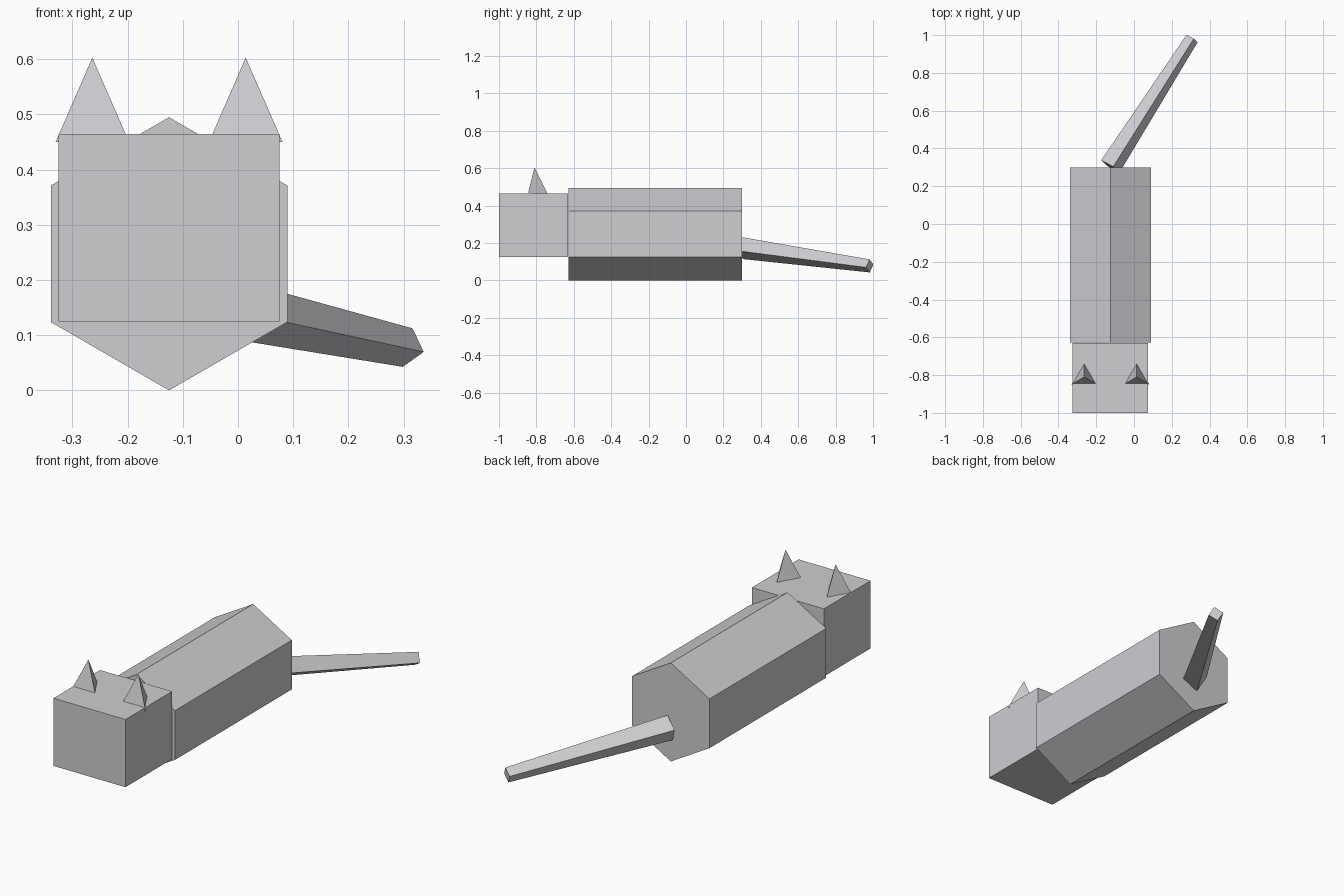
import bpy, math
from mathutils import Vector, Matrix

if "Cube" in bpy.data.objects:
    bpy.data.objects.remove(bpy.data.objects["Cube"])

grey = bpy.data.materials.new("light_grey")
grey.diffuse_color = (0.62, 0.61, 0.64, 1)
grey.use_nodes = True
grey.node_tree.nodes["Principled BSDF"].inputs["Base Color"].default_value = grey.diffuse_color
CX = -0.125  # centre line of the animal


def finish(name):
    ob = bpy.context.object
    ob.name = name
    ob.data.materials.append(grey)
    return ob


def tapered(name, sides, start, end, r1, r2, up):
    """Low-poly prism or cone from start to end; one corner points along 'up'."""
    start, end, up = Vector(start), Vector(end), Vector(up)
    axis = end - start
    bpy.ops.mesh.primitive_cone_add(vertices=sides, radius1=r1, radius2=r2,
                                    depth=axis.length)
    ob = finish(name)
    z = axis.normalized()
    y = (up - z * up.dot(z)).normalized()  # first cone corner lies on local +y
    x = y.cross(z)
    rot = Matrix((x, y, z)).transposed().to_4x4()
    ob.matrix_world = Matrix.Translation((start + end) / 2) @ rot
    return ob


# Body: six-sided prism with an edge along the back and belly
tapered("body", 6, (CX, -0.628, 0.2475), (CX, 0.299, 0.2475), 0.2475, 0.2475, (0, 0, 1))

# Head: plain box
bpy.ops.mesh.primitive_cube_add(size=1, location=(CX, -0.815, 0.295))
head = finish("head")
head.scale = (0.40, 0.37, 0.34)

# Ears: three-sided spikes sunk slightly into the head
for side, sx in (("left", 1), ("right", -1)):
    x = CX + sx * 0.139
    tapered(side + "_ear", 3, (x, -0.81, 0.45), (x, -0.81, 0.603), 0.077, 0, (0, 1, 0))

# Tail: four-sided taper swung out to one side
tapered("tail", 4, (CX, 0.305, 0.172), (0.3075, 0.982, 0.0775), 0.06, 0.036,
        (0.0075, -0.003, 0.0355))
